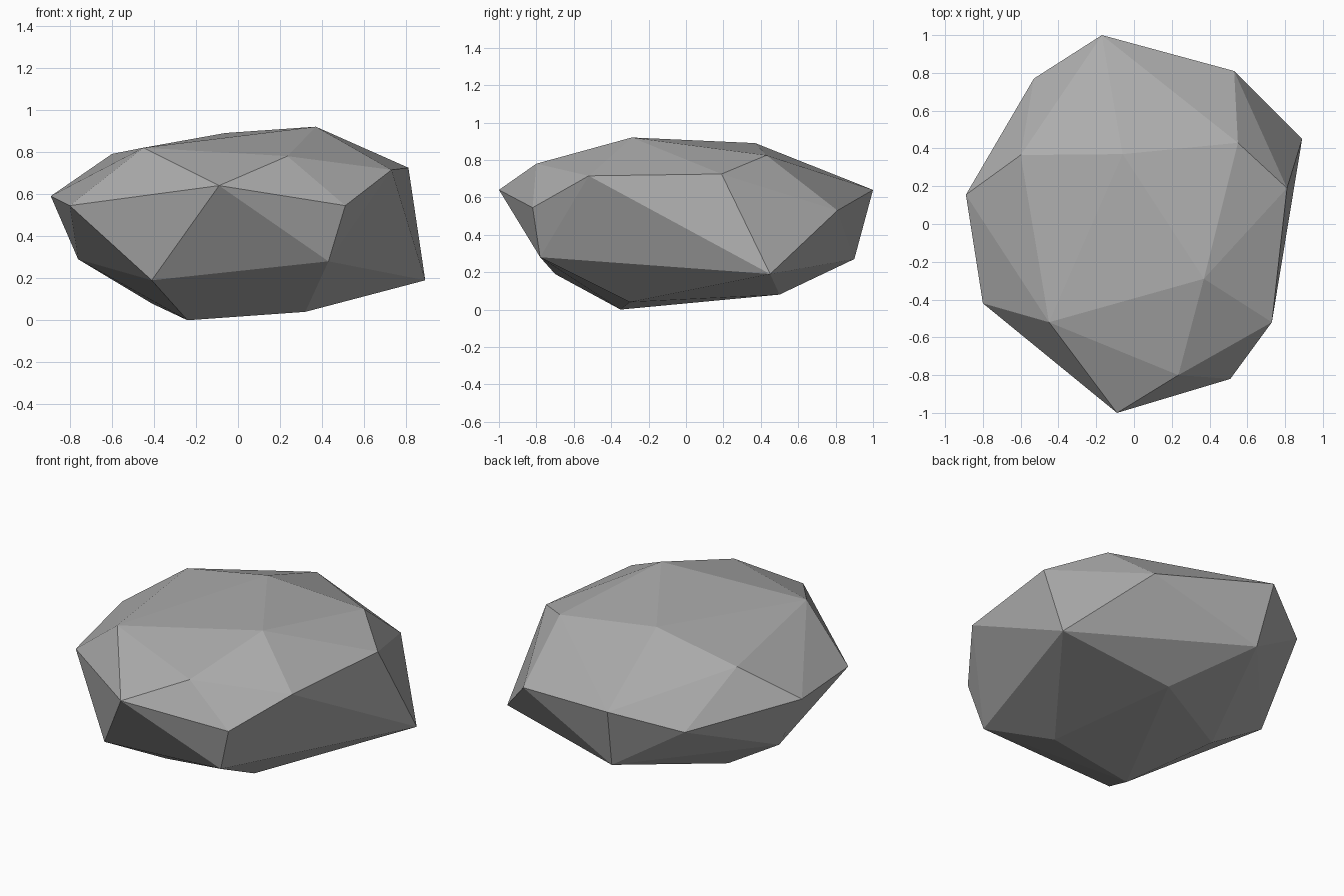
import bpy
import bmesh

# Remove the default cube
default_cube = bpy.data.objects.get("Cube")
if default_cube:
    bpy.data.objects.remove(default_cube, do_unlink=True)


def flat_material(name, color):
    """One plain colour for both viewport and render."""
    material = bpy.data.materials.new(name)
    material.use_nodes = True
    material.diffuse_color = color
    shader = material.node_tree.nodes["Principled BSDF"]
    shader.inputs["Base Color"].default_value = color
    shader.inputs["Roughness"].default_value = 0.9
    return material


# Corners of the chipped boulder, from the top down
crown = [
    (0.37, -0.29, 0.92), (-0.06, 0.37, 0.89), (0.55, 0.43, 0.825),
    (-0.45, -0.52, 0.82), (-0.6, 0.365, 0.79), (0.235, -0.8, 0.78),
]
shoulder = [
    (0.81, 0.19, 0.725), (0.73, -0.52, 0.715), (-0.09, -1, 0.64),
    (-0.17, 1, 0.64), (-0.89, 0.155, 0.59), (0.51, -0.82, 0.545),
    (-0.8, -0.42, 0.545), (0.53, 0.81, 0.53), (-0.53, 0.77, 0.525),
]
flank = [
    (-0.76, 0.19, 0.29), (0.43, -0.78, 0.28), (-0.13, 0.9, 0.27),
    (0.89, 0.45, 0.19), (-0.41, -0.7, 0.19),
]
underside = [
    (0.17, 0.5, 0.08), (-0.41, 0.18, 0.08), (0.32, -0.3, 0.04),
    (-0.24, -0.35, 0),
]

# Wrap the corners in a faceted skin
bm = bmesh.new()
for ring in (crown, shoulder, flank, underside):
    for corner in ring:
        bm.verts.new(corner)
bmesh.ops.convex_hull(bm, input=bm.verts)
bmesh.ops.recalc_face_normals(bm, faces=bm.faces)
for face in bm.faces:
    face.smooth = False

mesh = bpy.data.meshes.new("boulder")
bm.to_mesh(mesh)
bm.free()

# Boulder object in a single stone colour
boulder = bpy.data.objects.new("boulder", mesh)
bpy.context.scene.collection.objects.link(boulder)
mesh.materials.append(flat_material("stone_grey", (0.42, 0.42, 0.42, 1)))
